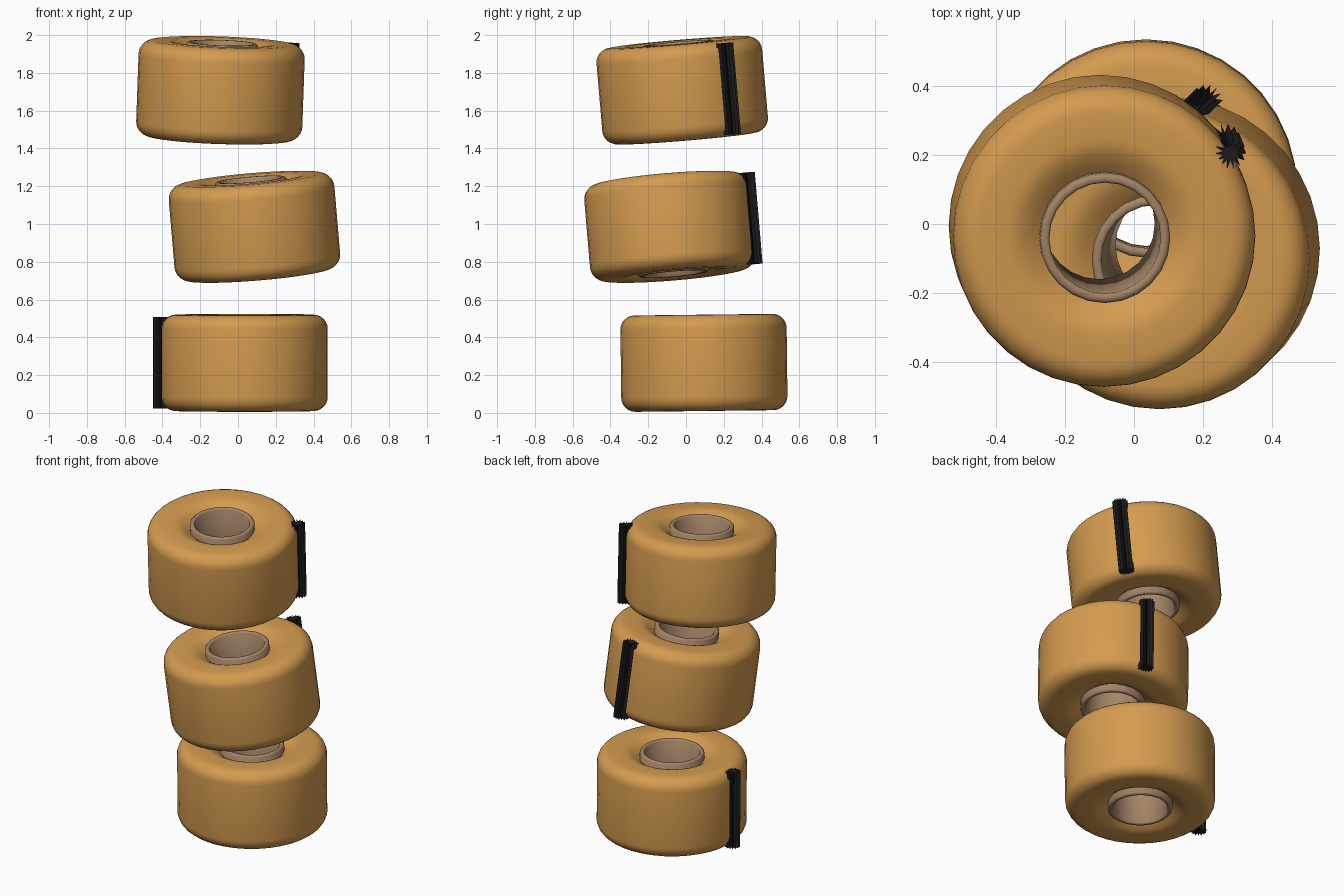
import bpy, bmesh
from math import sin, cos, pi, radians
from mathutils import Vector, Matrix

cube = bpy.data.objects.get("Cube")
if cube:
    bpy.data.objects.remove(cube, do_unlink=True)

HALF = 0.255      # half height of a roll
RADIUS = 0.44     # outer radius of a roll


def material(name, colour, rough):
    m = bpy.data.materials.new(name)
    m.use_nodes = True
    m.diffuse_color = (*colour, 1)
    bsdf = m.node_tree.nodes["Principled BSDF"]
    bsdf.inputs["Base Color"].default_value = (*colour, 1)
    bsdf.inputs["Roughness"].default_value = rough
    return m


amber = material("amber", (0.66, 0.33, 0.08), 0.6)
brown = material("brown", (0.37, 0.235, 0.135), 0.7)
black = material("black", (0.012, 0.012, 0.013), 0.7)


def finish(name, bm, mat, matrix, smooth_angle=None):
    bmesh.ops.recalc_face_normals(bm, faces=bm.faces)
    mesh = bpy.data.meshes.new(name)
    bm.to_mesh(mesh)
    bm.free()
    mesh.materials.append(mat)
    obj = bpy.data.objects.new(name, mesh)
    bpy.context.collection.objects.link(obj)
    obj.matrix_world = matrix
    if smooth_angle:
        bpy.ops.object.select_all(action='DESELECT')
        obj.select_set(True)
        bpy.context.view_layer.objects.active = obj
        bpy.ops.object.shade_smooth_by_angle(angle=radians(smooth_angle))
    return obj


def lathe(profile, sides):
    """Turn a closed (radius, height) profile around z."""
    bm = bmesh.new()
    rings = [[bm.verts.new((r * cos(2 * pi * i / sides), r * sin(2 * pi * i / sides), z))
              for r, z in profile] for i in range(sides)]
    n = len(profile)
    for i in range(sides):
        a, b = rings[i], rings[(i + 1) % sides]
        for j in range(n):
            k = (j + 1) % n
            bm.faces.new((a[j], b[j], b[k], a[k]))
    return bm


def mirrored(half):
    """Complete an upper half profile with its lower half."""
    return half + [(r, -z) for r, z in reversed(half)]


def roll_profile():
    # dimple around the core, flat top, then a rounded outer corner
    hole, dimple, depth, corner = 0.18, 0.29, 0.055, 0.075
    pts = []
    for i in range(7):
        t = i / 6
        pts.append((hole + (dimple - hole) * t, HALF - depth * (1 - sin(t * pi / 2))))
    for i in range(7):
        a = pi / 2 * (1 - i / 6)
        pts.append((RADIUS - corner + corner * cos(a), HALF - corner + corner * sin(a)))
    return mirrored(pts)


def core_profile():
    top = HALF - 0.003
    return mirrored([(0.162, top - 0.006), (0.168, top), (0.182, top), (0.19, top - 0.008)])


def star_prism(points, outer, inner, height):
    bm = bmesh.new()
    verts = []
    for i in range(points * 2):
        r = inner if i % 2 else outer
        a = pi * i / points
        verts.append(bm.verts.new((r * cos(a), r * sin(a), -height / 2)))
    face = bm.faces.new(verts)
    ext = bmesh.ops.extrude_face_region(bm, geom=[face], use_keep_orig=True)
    top = [v for v in ext["geom"] if isinstance(v, bmesh.types.BMVert)]
    bmesh.ops.translate(bm, verts=top, vec=(0, 0, height))
    return bm


# name, centre, axis lean in x and y, direction of the ridged strip
rolls = [
    ("bottom", (0.035, 0.095, 0.265), (0.0, -0.012), 179),
    ("middle", (0.087, -0.085, 0.985), (-0.085, -0.085), 76),
    ("top", (-0.093, -0.02, 1.708), (0.035, -0.085), 34),
]

for name, centre, lean, angle in rolls:
    axis = Vector((*lean, 1)).normalized()
    tilt = Vector((0, 0, 1)).rotation_difference(axis).to_matrix().to_4x4()
    place = Matrix.Translation(centre) @ tilt
    finish(name + "_roll", lathe(roll_profile(), 36), amber, place, 40)
    finish(name + "_core", lathe(core_profile(), 24), brown, place, 50)
    a = radians(angle)
    offset = Matrix.Translation((RADIUS * cos(a), RADIUS * sin(a), 0))
    finish(name + "_ridged_strip", star_prism(14, 0.046, 0.02, 0.485), black, place @ offset)
